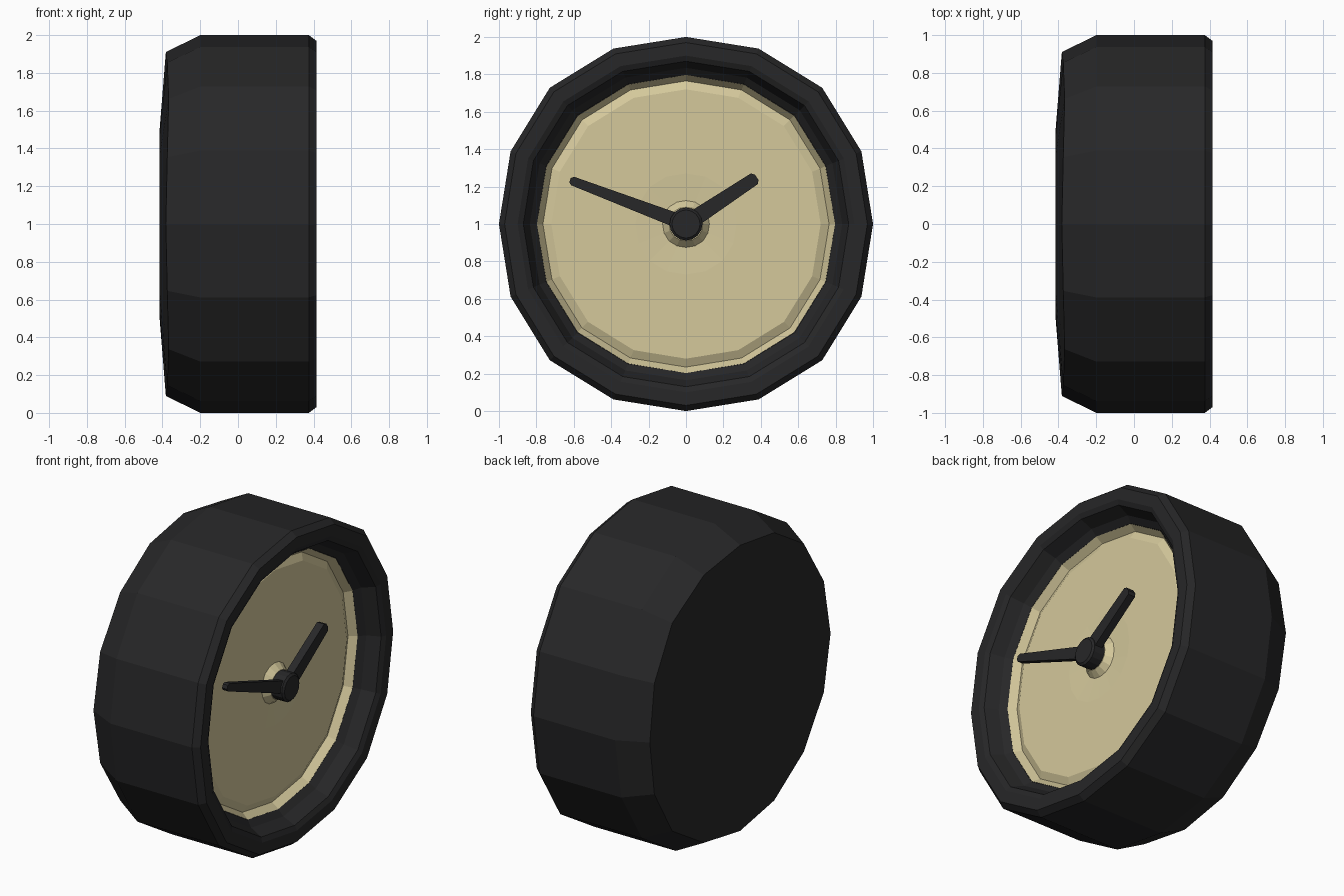
import bpy, bmesh, math
from mathutils import Matrix, Vector

if "Cube" in bpy.data.objects:
    bpy.data.objects.remove(bpy.data.objects["Cube"])

N = 16


def material(name, rgb):
    m = bpy.data.materials.new(name)
    m.diffuse_color = (*rgb, 1)
    m.use_nodes = True
    m.node_tree.nodes["Principled BSDF"].inputs["Base Color"].default_value = m.diffuse_color
    return m


BLACK = material("matte black", (0.020, 0.020, 0.021))
CREAM = material("cream dial", (0.66, 0.58, 0.33))


def finish(name, bm, mat):
    me = bpy.data.meshes.new(name)
    bm.to_mesh(me)
    bm.free()
    me.materials.append(mat)
    ob = bpy.data.objects.new(name, me)
    ob.location.z = 1
    bpy.context.collection.objects.link(ob)
    return ob


def lathe(name, profile, mat, squareness=0.03):
    """Spin (x, radius, diagonal x shift) points about the x axis, slightly fuller on the diagonals."""
    bm = bmesh.new()
    rings = []
    for x, r, shift in profile:
        ring = []
        for i in range(N):
            a = 2 * math.pi * i / N
            d = math.sin(2 * a) ** 2
            rr = r * (1 + squareness * d)
            ring.append(bm.verts.new((x + shift * d, rr * math.cos(a), rr * math.sin(a))))
        rings.append(ring)
    for a, b in zip(rings, rings[1:]):
        for i in range(N):
            j = (i + 1) % N
            bm.faces.new((a[i], a[j], b[j], b[i]))
    bmesh.ops.remove_doubles(bm, verts=bm.verts[:], dist=0.0005)
    return finish(name, bm, mat)


# case: domed back, drum side, bevelled rim and stepped inner wall
lathe("case", [(-0.416, 0, 0), (-0.415, 0.5, 0), (-0.382, 0.91, 0.015), (-0.2, 1, 0),
               (0.375, 1, 0), (0.415, 0.97, 0), (0.415, 0.90, 0), (0.40, 0.87, 0),
               (0.32, 0.835, 0), (0.285, 0.797, 0)], BLACK)

# dial: sloped edge, shallow groove, flat face and raised centre boss
lathe("dial", [(0.285, 0.797, 0), (0.24, 0.765, 0), (0.262, 0.72, 0), (0.262, 0.27, 0),
               (0.255, 0.125, 0), (0.295, 0.09, 0), (0.295, 0, 0)], CREAM, 0.028)

# hub
lathe("hub", [(0.27, 0, 0), (0.27, 0.088, 0), (0.37, 0.088, 0), (0.38, 0.075, 0),
              (0.38, 0, 0)], BLACK, 0)


def hand(name, tip, base_w, tip_w, x0, x1):
    """Tapered bar from the hub to the tip, with a clipped end."""
    length = Vector(tip).length
    rot = Matrix.Rotation(math.atan2(tip[1], tip[0]), 4, 'X')
    outline = [(0, -base_w), (length - 0.015, -tip_w), (length, -tip_w * 0.5),
               (length, tip_w * 0.5), (length - 0.015, tip_w), (0, base_w)]
    bm = bmesh.new()
    face = bm.faces.new([bm.verts.new((x0, u, v)) for u, v in outline])
    ext = bmesh.ops.extrude_face_region(bm, geom=[face])
    top = [g for g in ext["geom"] if isinstance(g, bmesh.types.BMVert)]
    bmesh.ops.translate(bm, verts=top, vec=(x1 - x0, 0, 0))
    bmesh.ops.recalc_face_normals(bm, faces=bm.faces[:])
    bmesh.ops.transform(bm, matrix=rot, verts=bm.verts[:])
    finish(name, bm, BLACK)


# hands
hand("minute_hand", (-0.62, 0.235), 0.040, 0.024, 0.325, 0.36)
hand("hour_hand", (0.378, 0.25), 0.045, 0.034, 0.315, 0.365)
